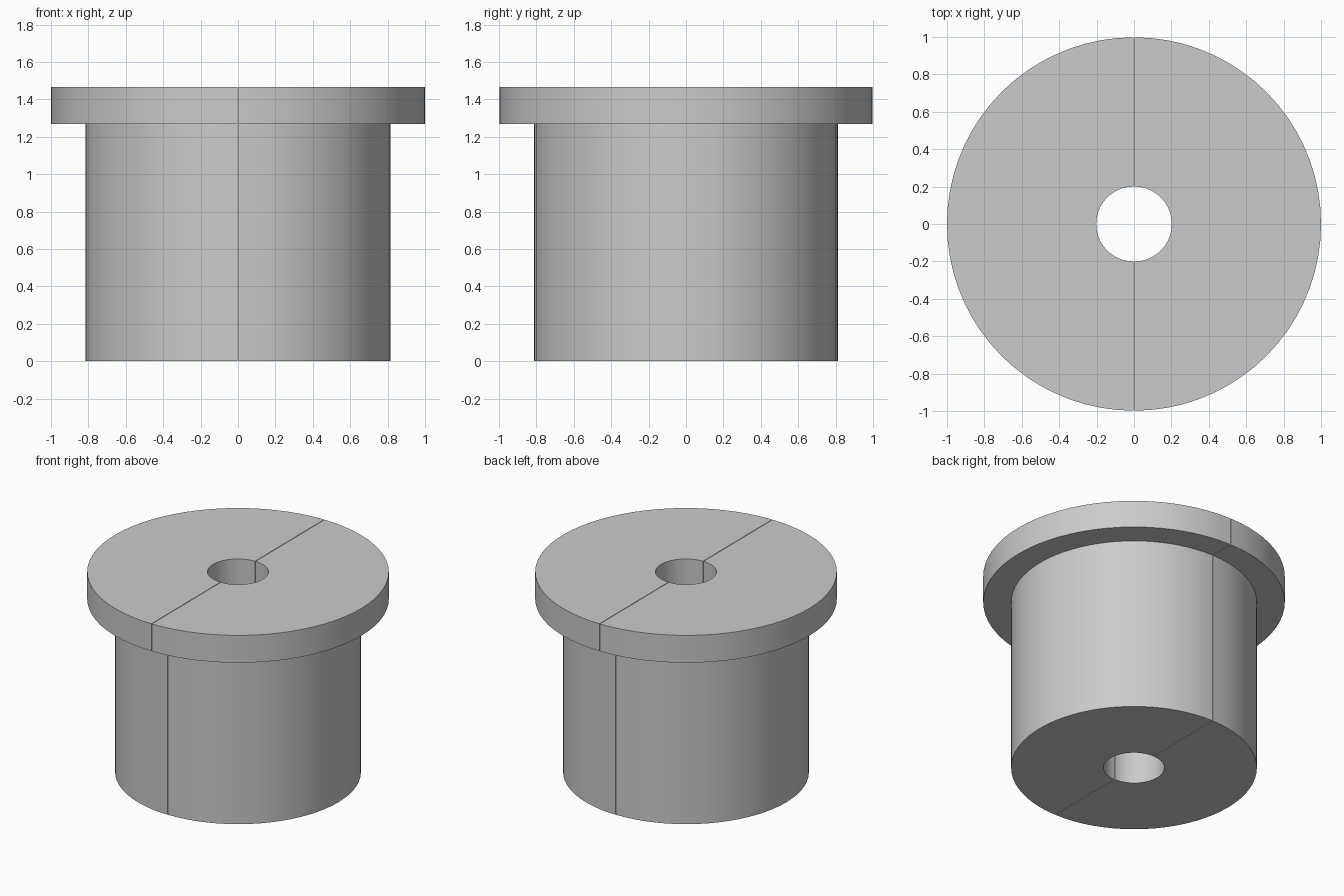
import bpy
import bmesh
import math
from mathutils import Vector

cube = bpy.data.objects.get("Cube")
if cube:
    bpy.data.objects.remove(cube, do_unlink=True)

GAP = 0.002        # half the width of the split between the halves
SEGMENTS = 36      # per half turn
# Cross-section (radius, height): bore, body, flange
PROFILE = [(0.2, 0), (0.813, 0), (0.813, 1.267), (0.998, 1.267),
           (0.998, 1.467), (0.2, 1.467)]

grey = bpy.data.materials.new("plain grey")
colour = (0.6, 0.6, 0.6, 1)
grey.diffuse_color = colour
grey.use_nodes = True
grey.node_tree.nodes["Principled BSDF"].inputs["Base Color"].default_value = colour


def bushing_half(name, side):
    """Spin the section half a turn, close the split faces, and shift to one side."""
    bm = bmesh.new()
    verts = [bm.verts.new((0, -r, z)) for r, z in PROFILE]
    edges = [bm.edges.new((v, verts[(i + 1) % len(verts)]))
             for i, v in enumerate(verts)]
    bmesh.ops.spin(bm, geom=verts + edges, cent=(0, 0, 0), axis=(0, 0, 1),
                   angle=side * math.pi, steps=SEGMENTS, use_duplicate=False)
    bmesh.ops.holes_fill(bm, edges=[e for e in bm.edges if e.is_boundary], sides=0)
    bmesh.ops.recalc_face_normals(bm, faces=bm.faces)
    # Put the half on its own side whichever way the spin ran
    if sum(v.co.x for v in bm.verts) * side < 0:
        bmesh.ops.rotate(bm, verts=bm.verts, cent=(0, 0, 0),
                         matrix=((-1, 0, 0), (0, -1, 0), (0, 0, 1)))
    bmesh.ops.translate(bm, verts=bm.verts, vec=Vector((side * GAP, 0, 0)))
    mesh = bpy.data.meshes.new(name)
    bm.to_mesh(mesh)
    bm.free()
    mesh.materials.append(grey)
    obj = bpy.data.objects.new(name, mesh)
    bpy.context.collection.objects.link(obj)
    return obj


halves = [bushing_half("left_bushing_half", 1), bushing_half("right_bushing_half", -1)]

# Smooth round walls with crisp rims
bpy.ops.object.select_all(action='DESELECT')
for half in halves:
    half.select_set(True)
bpy.context.view_layer.objects.active = halves[0]
bpy.ops.object.shade_smooth_by_angle(angle=math.radians(30))
